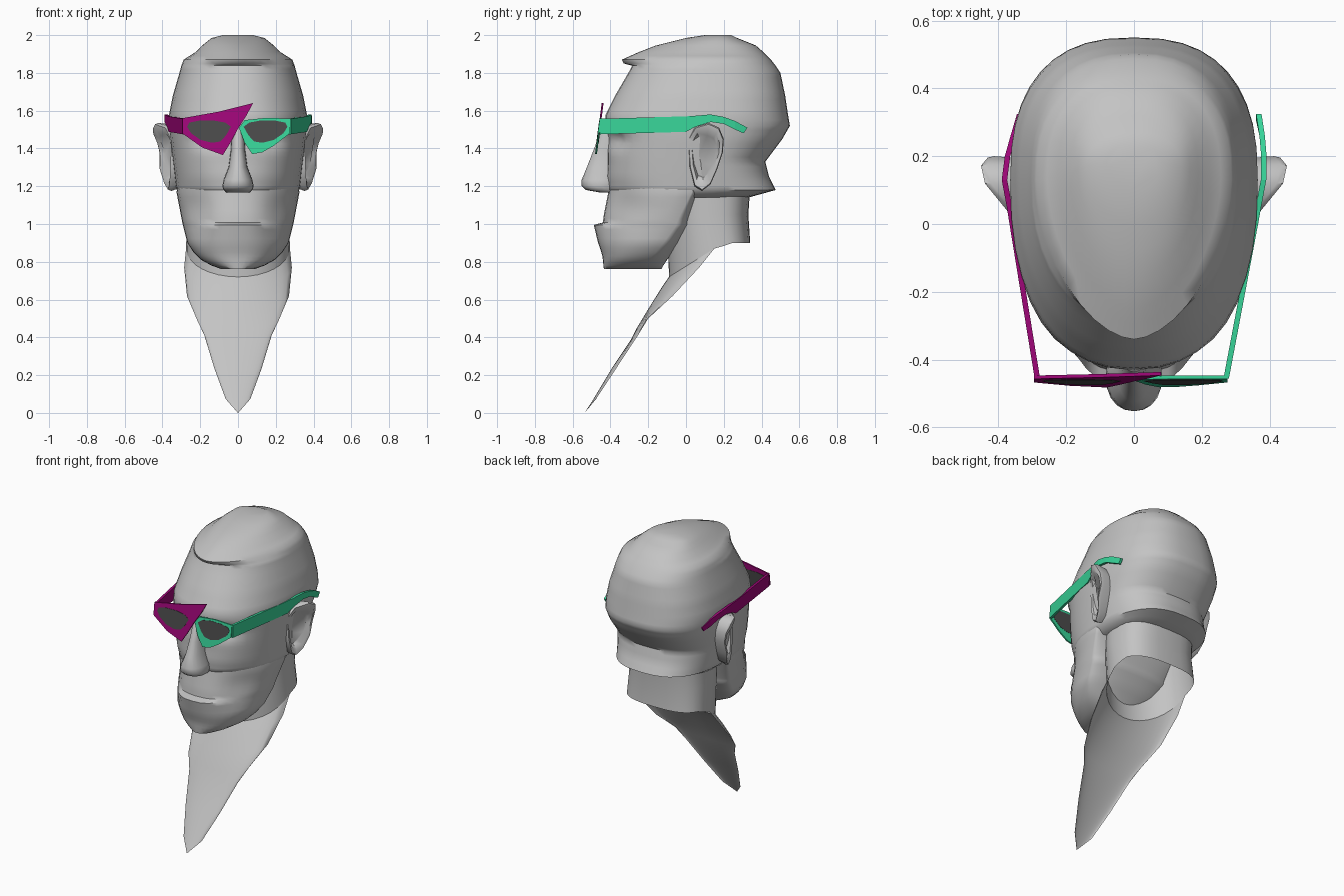
import bpy, bmesh, math

if "Cube" in bpy.data.objects:
    bpy.data.objects.remove(bpy.data.objects["Cube"])


def material(name, rgb):
    m = bpy.data.materials.new(name)
    m.diffuse_color = (*rgb, 1)
    m.use_nodes = True
    m.node_tree.nodes["Principled BSDF"].inputs["Base Color"].default_value = m.diffuse_color
    return m


GREY = material("clay grey", (0.55, 0.55, 0.55))
GREEN = material("mint green", (0.04, 0.66, 0.32))
MAGENTA = material("magenta", (0.35, 0.002, 0.19))
LENS = material("dark lens", (0.07, 0.07, 0.07))


def make(name, verts, faces, mat, angle=None):
    bm = bmesh.new()
    vs = [bm.verts.new(v) for v in verts]
    for f in faces:
        bm.faces.new([vs[i] for i in f])
    bmesh.ops.recalc_face_normals(bm, faces=bm.faces)
    me = bpy.data.meshes.new(name)
    bm.to_mesh(me)
    bm.free()
    ob = bpy.data.objects.new(name, me)
    bpy.context.collection.objects.link(ob)
    me.materials.append(mat)
    if angle:
        bpy.ops.object.select_all(action='DESELECT')
        ob.select_set(True)
        bpy.context.view_layer.objects.active = ob
        bpy.ops.object.shade_smooth_by_angle(angle=math.radians(angle))
    return ob


def skin(rings, closed=True, caps=True):
    """Quads between successive rings of equal length."""
    n = len(rings[0])
    verts = [p for r in rings for p in r]
    faces = []
    for i in range(len(rings) - 1):
        for j in range(n if closed else n - 1):
            k = (j + 1) % n
            faces.append((i*n + j, i*n + k, (i+1)*n + k, (i+1)*n + j))
    if caps:
        faces += [tuple(range(n)), tuple(range((len(rings)-1)*n, len(rings)*n))]
    return verts, faces


def spow(v, e):
    return math.copysign(abs(v) ** e, v)


def ring(z, yf, yb, w, yw, ef=2.0, eb=2.0, n=40):
    """Superellipse section: front y, back y, half width, y of the widest point."""
    pts = []
    for i in range(n):
        a = 2 * math.pi * i / n
        c, s = math.cos(a), math.sin(a)
        e, reach = (ef, yw - yf) if c > 0 else (eb, yb - yw)
        pts.append((w * spow(s, 2/e), yw - reach * spow(c, 2/e), z))
    return pts


def refine(levels, step=0.025):
    out = []
    for a, b in zip(levels, levels[1:]):
        m = max(1, round(abs(a[0] - b[0]) / step))
        out += [tuple(p + (q - p) * k / m for p, q in zip(a, b)) for k in range(m)]
    return out + [levels[-1]]


def sculpt(p):
    """Eye sockets, hollow cheeks and lower lip on the front of the face."""
    x, y, z = p
    if y < -0.15:
        y += 0.05 * math.exp(-((abs(x) - .15) / .08)**2 - ((z - 1.45) / .05)**2)
        y += 0.03 * math.exp(-((abs(x) - .23) / .07)**2 - ((z - 1.08) / .09)**2)
        if z < 1.0:
            y -= 0.05 * max(0, (z - .82) / .18) * math.exp(-(x / .16)**4)
    return x, y, z


# Skull with overhanging hair fringe and flared hair at the nape
skull = [(2.0, .10, .24, .08, .18, 2, 2), (1.985, .0, .27, .14, .17, 2, 2.2),
         (1.945, -.16, .37, .19, .15, 1.9, 2.4), (1.91, -.25, .41, .225, .14, 1.8, 2.4),
         (1.87, -.34, .45, .288, .13, 1.75, 2.4), (1.85, -.33, .465, .295, .13, 1.8, 2.4),
         (1.838, -.285, .475, .30, .13, 2.2, 2.4), (1.80, -.305, .50, .31, .13, 2.2, 2.4),
         (1.68, -.375, .525, .345, .13, 2.25, 2.5), (1.58, -.425, .54, .365, .13, 2.35, 2.5),
         (1.52, -.432, .55, .365, .13, 2.4, 2.5), (1.45, -.42, .51, .36, .12, 2.4, 2.5),
         (1.33, -.415, .42, .345, .1, 2.4, 2.4), (1.25, -.42, .44, .335, .08, 2.3, 2.5),
         (1.18, -.412, .475, .325, .05, 2.2, 2.6), (1.14, -.36, .33, .28, .05, 2.1, 2.6)]
rings = [[sculpt(p) for p in ring(*l)] for l in refine(skull)]
make("skull", *skin(rings), GREY, 50)

# Jaw, mouth and chin
jaw = [(1.24, -.40, .08, .32, .04), (1.165, -.412, .07, .325, .03),
       (1.05, -.435, .04, .303, -.03), (1.008, -.44, .03, .295, -.05),
       (.995, -.44, .03, .292, -.05), (.90, -.443, -.03, .268, -.12),
       (.85, -.44, -.07, .235, -.16), (.81, -.44, -.1, .195, -.2),
       (.78, -.437, -.12, .14, -.24), (.762, -.435, -.13, .09, -.27)]
rings = [[sculpt(p) for p in ring(*l, 2.2, 2.2)] for l in refine(jaw)]
make("jaw", *skin(rings), GREY, 50)

# Nose
nose = [(1.52, -.435, -.36, .03, -.39), (1.48, -.457, -.36, .033, -.40),
        (1.39, -.49, -.36, .038, -.41), (1.30, -.525, -.36, .05, -.43),
        (1.235, -.552, -.36, .076, -.44), (1.20, -.552, -.36, .083, -.45),
        (1.18, -.53, -.36, .076, -.45), (1.166, -.45, -.36, .06, -.41)]
make("nose", *skin([ring(*l, 2.2, 2.4, 20) for l in nose]), GREY, 50)

# Ears: base, flared rim and hollow bowl
outline = [(.01, 1.45), (.05, 1.515), (.12, 1.535), (.175, 1.51), (.20, 1.45), (.195, 1.38),
           (.165, 1.29), (.13, 1.21), (.085, 1.175), (.045, 1.2), (.02, 1.30)]


def rim(y, z):
    back = min(1, max(0, (y - .01) / .14))
    high = min(1, max(0, (z - 1.17) / .28))
    return .35 + .11 * back * (.3 + .7 * high) - .8 * max(0, y - .16)


def ear_ring(scale, dx, flat=None):
    return [(flat if flat else rim(y, z) + dx,
             .1 + (y - .1) * scale, 1.36 + (z - 1.36) * scale) for y, z in outline]


ear = [ear_ring(.92, 0, .31), ear_ring(1, -.015), ear_ring(.96, .003), ear_ring(.78, 0), ear_ring(.62, -.03)]
for side, label in ((1, "right"), (-1, "left")):
    make("ear_" + label, *skin([[(side*x, y, z) for x, y, z in r] for r in ear]), GREY, 45)

# Neck: open tube whose lower edge dips to the front
N = 32
low = []
for i in range(N):
    a = 2 * math.pi * i / N
    c, s = math.cos(a), math.sin(a)
    if c >= 0:
        low.append((.275 * s, .15 - .24 * c, .87 - .15 * c))
    else:
        low.append((.275 * spow(s, .7), .15 + .19 * spow(-c, .7), .87 + .03 * min(1, -3 * c)))
mid = ring(1.05, -.1, .33, .27, .12, 2, 2.8, N)
top = ring(1.2, -.1, .34, .27, .12, 2, 2.8, N)
make("neck", *skin([top, mid, low], caps=False), GREY, 50)

# Throat sheet tapering down to a point: (centre y, z, half width, edge y, z)
sheet = [(-.09, .72, .275, .15, .87), (-.125, .67, .285, .07, .77), (-.20, .55, .27, -.07, .62),
         (-.26, .45, .22, -.2, .5), (-.29, .39, .178, -.255, .41), (-.39, .24, .125, -.37, .235),
         (-.495, .065, .066, -.475, .075), (-.537, .0, .002, -.535, .002)]
rows = []
for yc, zc, w, ye, ze in sheet:
    row = []
    for i in range(17):
        a = math.pi * (i / 16 - .5)
        t = 1 - math.cos(a)
        row.append((w * math.sin(a), yc + (ye - yc) * t, zc + (ze - zc) * t))
    rows.append(row)
make("throat_sheet", *skin(rows, closed=False, caps=False), GREY, 50)


# Glasses: leaning plates for frames and lenses
def plate(name, pts, front, back, mat):
    lean = [-.457 - (1.52 - z) * .13 for x, z in pts]
    rings = [[(x, y + d, z) for (x, z), y in zip(pts, lean)] for d in (front, back)]
    make(name, *skin(rings), mat)


green_frame = [(.005, 1.51), (.035, 1.55), (.15, 1.562), (.275, 1.558), (.275, 1.48),
               (.19, 1.415), (.13, 1.38), (.075, 1.37), (.035, 1.43)]
magenta_frame = [(-.295, 1.56), (-.1, 1.595), (.08, 1.64), (.045, 1.575), (.003, 1.51),
                 (-.04, 1.43), (-.08, 1.365), (-.19, 1.405), (-.295, 1.48)]
lens = [(.03, 1.515), (.06, 1.537), (.12, 1.548), (.2, 1.547), (.25, 1.537), (.262, 1.515),
        (.24, 1.48), (.19, 1.445), (.13, 1.43), (.085, 1.437), (.055, 1.47)]
plate("green_frame", green_frame, -.005, .005, GREEN)
plate("magenta_frame", magenta_frame, -.005, .005, MAGENTA)
plate("green_lens", lens, -.0065, .0065, LENS)
plate("magenta_lens", [(-x - .008, z) for x, z in lens], -.0065, .0065, LENS)

# Glasses arms: (y, outer x, bottom z, top z) along the path to the ear hook
arm = [(-.455, .28, 1.475, 1.557), (0, .366, 1.488, 1.57), (.05, .375, 1.515, 1.573),
       (.13, .39, 1.54, 1.58), (.2, .391, 1.53, 1.567), (.26, .386, 1.50, 1.545), (.305, .376, 1.48, 1.51)]
for side, label, mat, shift in ((1, "green", GREEN, 0), (-1, "magenta", MAGENTA, .013)):
    rings = []
    for y, x, b, t in arm:
        if side < 0:
            x += shift * (1 - min(1, (y + .455) / .5)) - .2 * max(0, y - .15)
        hook = .02 if y > .28 else 0
        inner = x - .016
        rings.append([(side*x, y, b), (side*x, y + hook, t),
                      (side*inner, y + hook, t), (side*inner, y, b)])
    make(label + "_arm", *skin(rings), mat)
